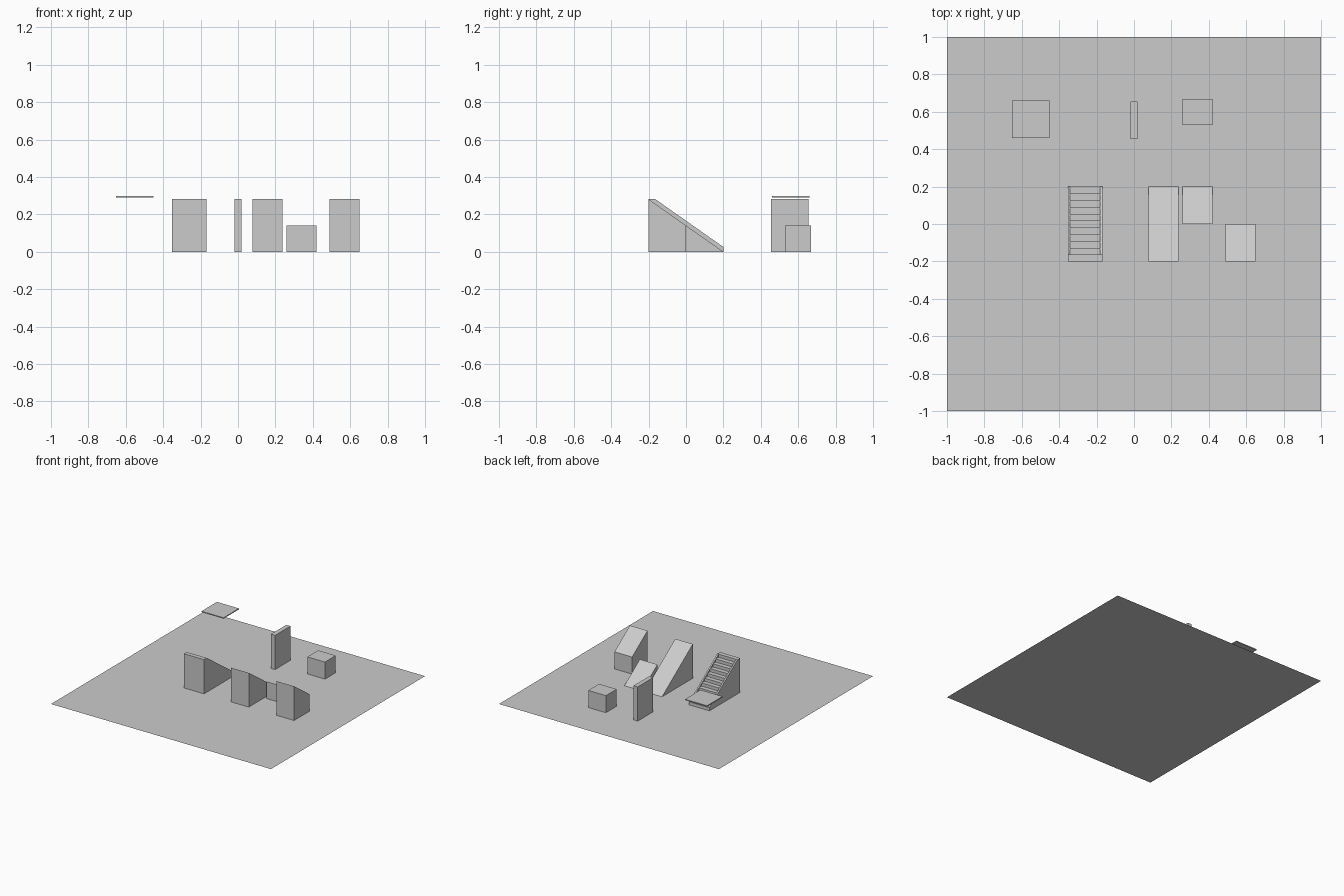
import bpy, bmesh

if "Cube" in bpy.data.objects:
    bpy.data.objects.remove(bpy.data.objects["Cube"])

H = 0.281          # full height
L = 0.2            # half length of the full ramps
N = 11             # number of stair steps


def prism(name, profile, x0, x1):
    """Extrude a (y, z) profile from x0 to x1."""
    bm = bmesh.new()
    face = bm.faces.new([bm.verts.new((x0, y, z)) for y, z in profile])
    ext = bmesh.ops.extrude_face_region(bm, geom=[face])
    verts = [v for v in ext["geom"] if isinstance(v, bmesh.types.BMVert)]
    bmesh.ops.translate(bm, verts=verts, vec=(x1 - x0, 0, 0))
    bmesh.ops.recalc_face_normals(bm, faces=bm.faces)
    mesh = bpy.data.meshes.new(name)
    bm.to_mesh(mesh)
    bm.free()
    obj = bpy.data.objects.new(name, mesh)
    bpy.context.collection.objects.link(obj)
    return obj


def box(name, x, y, z):
    prism(name, [(y[0], z[0]), (y[1], z[0]), (y[1], z[1]), (y[0], z[1])], *x)


# Ground sheet
bpy.ops.mesh.primitive_plane_add(size=2)
bpy.context.object.name = "ground_sheet"

# Floating tile, wall and half-height block
box("floor_tile", (-0.653, -0.453), (0.459, 0.659), (0.290, 0.298))
box("wall_panel", (-0.019, 0.019), (0.454, 0.654), (0, H))
box("block", (0.26, 0.42), (0.529, 0.669), (0, H / 2))

# Ramps: full, lower half, upper half
prism("full_ramp", [(-L, 0), (L, 0), (-L, H)], 0.078, 0.238)
prism("lower_ramp", [(0, 0), (L, 0), (0, H / 2)], 0.26, 0.42)
prism("upper_ramp", [(-L, 0), (0, 0), (0, H / 2), (-L, H)], 0.49, 0.65)

# Staircase: stepped body between two sloping side walls
run, rise = 2 * L / N, H / N
steps = [(-L, 0), (L, 0)]
for i in range(N):
    steps += [(L - i * run, (i + 1) * rise), (L - (i + 1) * run, (i + 1) * rise)]
prism("stair_steps", steps, -0.341, -0.181)

side = [(-L, 0), (L, 0), (L, rise), (-L + run, H), (-L, H)]
for name, x in (("left_stair_wall", -0.353), ("right_stair_wall", -0.181)):
    prism(name, side, x, x + 0.012)
